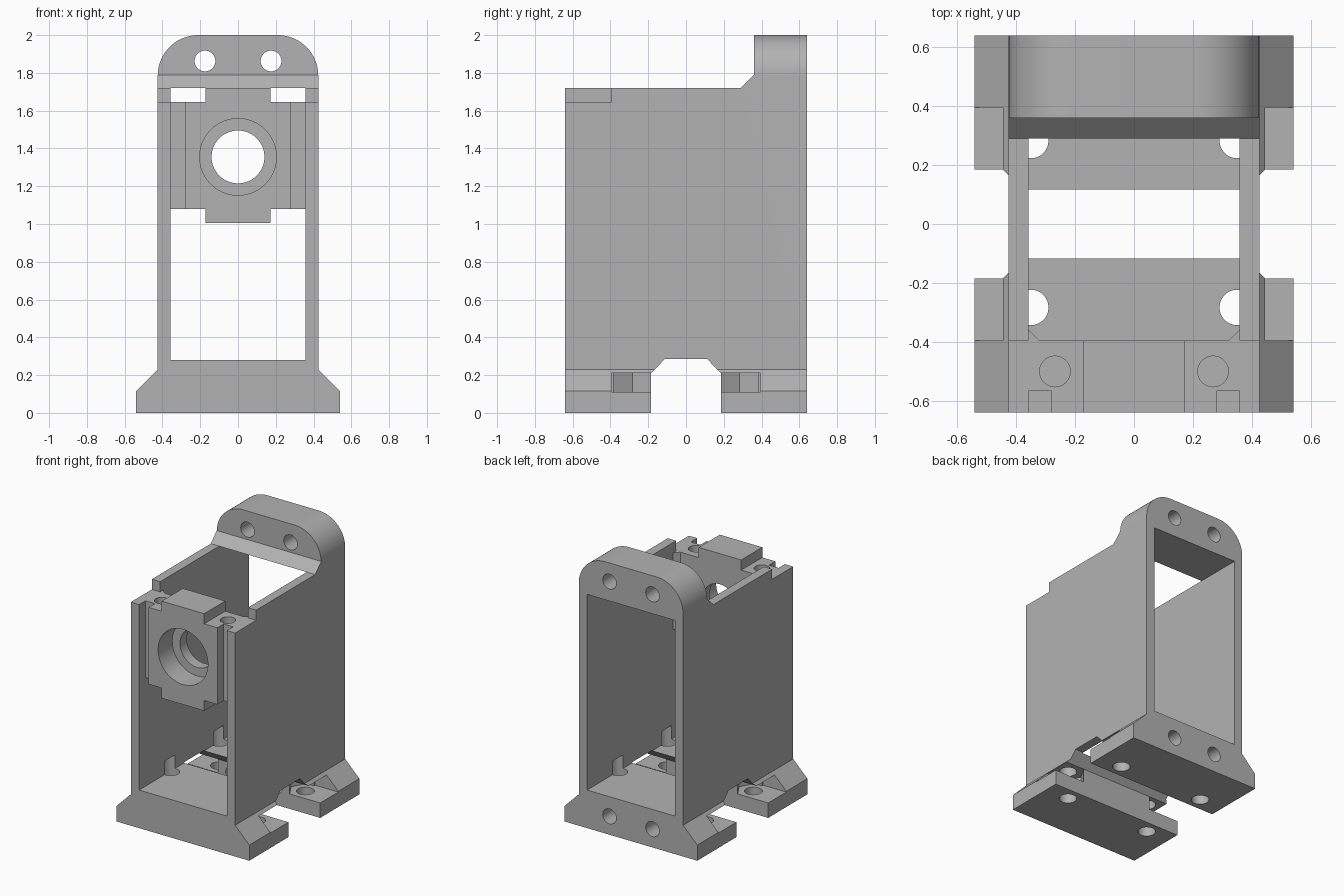
import bpy, bmesh, math
from mathutils import Vector

if "Cube" in bpy.data.objects:
    bpy.data.objects.remove(bpy.data.objects["Cube"], do_unlink=True)

grey = bpy.data.materials.new("plain_grey")
grey.use_nodes = True
grey.diffuse_color = (0.45, 0.45, 0.45, 1)
grey.node_tree.nodes["Principled BSDF"].inputs["Base Color"].default_value = grey.diffuse_color

SIDES = (-1, 1)
FRONT, BACK = -0.64, 0.64
BLOCK_BACK = -0.395


def prism(name, pts, axis, lo, hi):
    """Extrude a 2D outline along x, y or z; outline uses the other two axes in order."""
    def place(p, d):
        return Vector({"x": (d, *p), "y": (p[0], d, p[1]), "z": (*p, d)}[axis])
    bm = bmesh.new()
    a = [bm.verts.new(place(p, lo)) for p in pts]
    b = [bm.verts.new(place(p, hi)) for p in pts]
    bm.faces.new(a)
    bm.faces.new(b)
    for i in range(len(pts)):
        j = (i + 1) % len(pts)
        bm.faces.new((a[i], a[j], b[j], b[i]))
    bmesh.ops.recalc_face_normals(bm, faces=bm.faces)
    mesh = bpy.data.meshes.new(name)
    bm.to_mesh(mesh)
    bm.free()
    mesh.materials.append(grey)
    ob = bpy.data.objects.new(name, mesh)
    bpy.context.collection.objects.link(ob)
    return ob


def rect(x0, x1, y0, y1):
    return [(x0, y0), (x1, y0), (x1, y1), (x0, y1)]


def circle(cx, cy, r, n=48, start=0.0, sweep=math.tau):
    return [(cx + r * math.cos(start + sweep * i / n),
             cy + r * math.sin(start + sweep * i / n)) for i in range(n)]


def cut(ob, pts, axis, lo, hi):
    """Subtract an extruded outline from an object."""
    tool = prism("cutter", pts, axis, lo, hi)
    tool.hide_render = True
    mod = ob.modifiers.new("cut", "BOOLEAN")
    mod.operation, mod.solver, mod.object = "DIFFERENCE", "EXACT", tool
    bpy.context.view_layer.objects.active = ob
    bpy.ops.object.modifier_apply(modifier=mod.name)
    bpy.data.objects.remove(tool, do_unlink=True)


# Housing: flared foot, straight walls and rounded top, extruded front to back
half = [(0.54, 0), (0.54, 0.115), (0.425, 0.23)]
half += circle(0.21, 1.785, 0.215, 24, 0, math.pi / 2) + [(0.21, 2.0)]
housing = prism("housing", half + [(-x, z) for x, z in reversed(half)], "y", FRONT, BACK)

# Lower the walls in front of the rear arch, with a chamfer and a front step
cut(housing, [(-0.8, 1.645), (BLOCK_BACK, 1.645), (BLOCK_BACK, 1.72), (0.29, 1.72),
              (0.36, 1.79), (0.36, 2.2), (-0.8, 2.2)], "x", -1, 1)
# Open interior, front to back
cut(housing, rect(-0.357, 0.357, 0.28, 1.72), "y", -1, 1)
# Cross slot that splits the base into two feet
cut(housing, [(-0.185, -0.1), (0.185, -0.1), (0.185, 0.21), (0.112, 0.285),
              (-0.112, 0.285), (-0.185, 0.21)], "x", -1, 1)

# Nut pockets and bolt holes in the feet
for sx in SIDES:
    for sy in SIDES:
        cx, cy = 0.35 * sx, 0.283 * sy
        cut(housing, rect(cx, 0.7 * sx, 0.1 * sy, 0.395 * sy), "z", 0.11, 0.21)
        cut(housing, circle(cx, cy, 0.115, 6), "z", 0.11, 0.21)
        cut(housing, circle(cx, cy, 0.06), "z", -0.1, 0.38)

# Mounting holes through the rear arch and rear foot
for sx in SIDES:
    for z in (0.135, 1.863):
        cut(housing, circle(0.175 * sx, z, 0.055), "y", 0.1, 0.8)

# Bearing block between the walls, with top and bottom tabs
quarter = [(0.357, 1.08), (0.357, 1.645), (0.173, 1.645), (0.173, 1.72)]
outline = [(0.173, 1.005), (0.173, 1.08)] + quarter
block = prism("bearing_block", outline + [(-x, z) for x, z in reversed(outline)],
              "y", FRONT, BLOCK_BACK)
cut(block, circle(0, 1.355, 0.14, 64), "y", -0.8, 0)
cut(block, circle(0, 1.355, 0.203, 64), "y", -0.8, -0.475)
for sx in SIDES:
    cut(block, rect(0.28 * sx, 0.5 * sx, -0.8, -0.567), "z", 0.9, 1.9)
    cut(block, circle(0.268 * sx, -0.5, 0.052), "z", 0.9, 1.9)

# Small gussets where the block meets the walls
for side, sx in (("right", -1), ("left", 1)):
    prism("gusset_" + side, [(0.357 * sx, BLOCK_BACK), (0.322 * sx, BLOCK_BACK),
                             (0.357 * sx, -0.36)], "z", 1.08, 1.645)

# Smooth the round surfaces only
for ob in (housing, block):
    bpy.ops.object.select_all(action="DESELECT")
    ob.select_set(True)
    bpy.context.view_layer.objects.active = ob
    bpy.ops.object.shade_smooth_by_angle(angle=math.radians(25))
